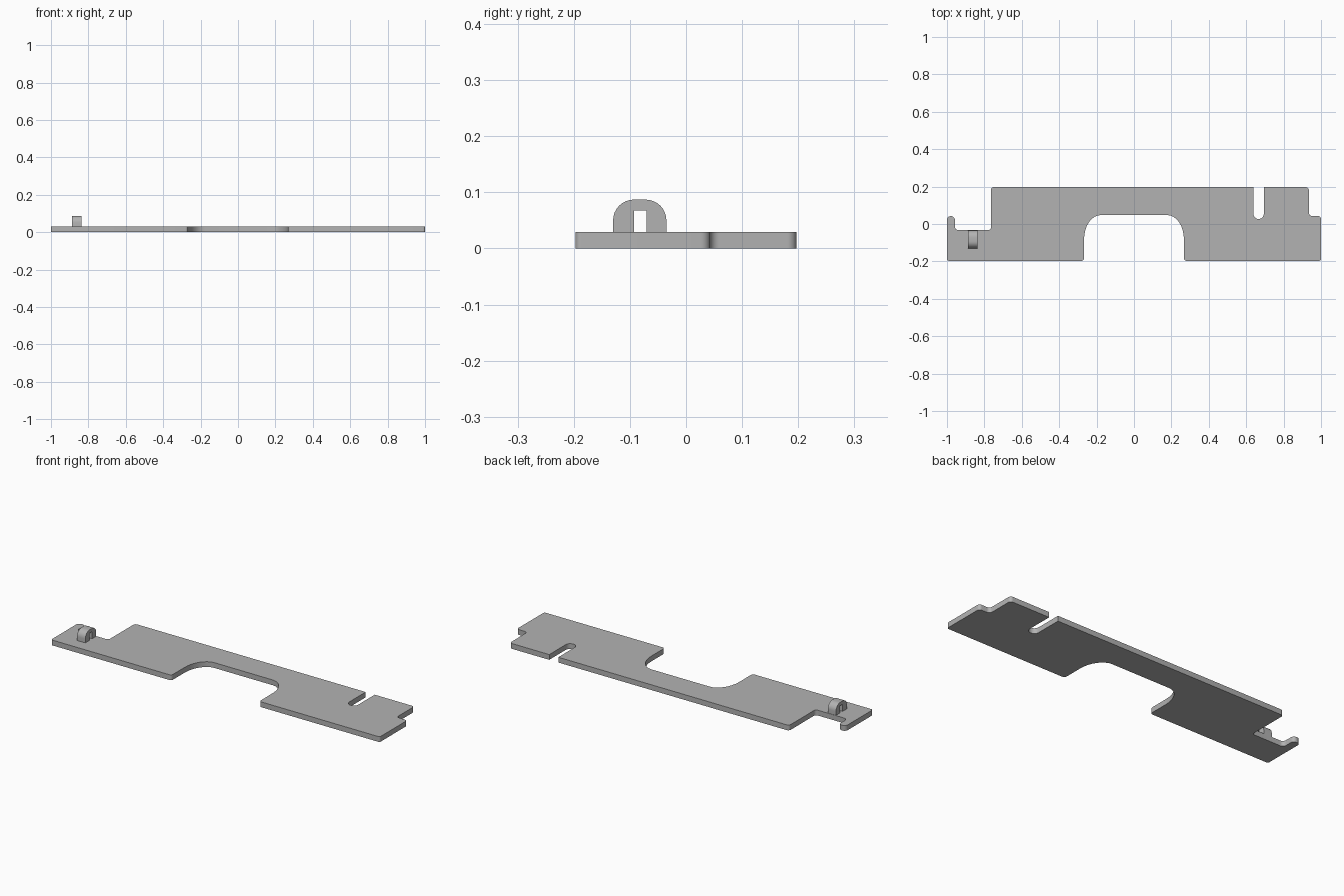
import bpy, bmesh, math
from mathutils import Vector, Matrix

cube = bpy.data.objects.get("Cube")
if cube:
    bpy.data.objects.remove(cube, do_unlink=True)

grey = bpy.data.materials.new("plain grey")
grey.use_nodes = True
colour = (0.45, 0.45, 0.45, 1)
grey.diffuse_color = colour
grey.node_tree.nodes["Principled BSDF"].inputs["Base Color"].default_value = colour


def rounded(corners, steps=8):
    """Round each corner (x, y, radius before, optional radius after)."""
    points = []
    for i, c in enumerate(corners):
        p = Vector(c[:2])
        r1, r2 = c[2], c[-1]
        if r1 == 0:
            points.append(p)
            continue
        back = (Vector(corners[i - 1][:2]) - p).normalized() * r1
        ahead = (Vector(corners[(i + 1) % len(corners)][:2]) - p).normalized() * r2
        for k in range(steps + 1):
            t = math.pi / 2 * k / steps
            points.append(p + back * (1 - math.sin(t)) + ahead * (1 - math.cos(t)))
    return points


def extrude_profile(name, corners, depth, matrix):
    bm = bmesh.new()
    verts = [bm.verts.new((p.x, p.y, 0)) for p in rounded(corners)]
    bmesh.ops.remove_doubles(bm, verts=verts, dist=0.00001)
    base = bm.faces.new([v for v in verts if v.is_valid])
    top = bmesh.ops.extrude_face_region(bm, geom=[base], use_keep_orig=True)
    moved = [v for v in top["geom"] if isinstance(v, bmesh.types.BMVert)]
    bmesh.ops.translate(bm, verts=moved, vec=(0, 0, depth))
    bmesh.ops.transform(bm, matrix=matrix, verts=bm.verts)
    bmesh.ops.recalc_face_normals(bm, faces=bm.faces)
    mesh = bpy.data.meshes.new(name)
    bm.to_mesh(mesh)
    bm.free()
    mesh.materials.append(grey)
    obj = bpy.data.objects.new(name, mesh)
    bpy.context.collection.objects.link(obj)
    bpy.ops.object.select_all(action="DESELECT")
    obj.select_set(True)
    bpy.context.view_layer.objects.active = obj
    bpy.ops.object.shade_smooth_by_angle(angle=math.radians(35))
    return obj


# Flat plate with a front recess, a rear slot and stepped ends
half = 0.197
plate_outline = [
    (-1, -half, 0.01), (-0.267, -half, 0.015),
    (-0.267, 0.048, 0.13, 0.09), (0.267, 0.048, 0.09, 0.13),
    (0.267, -half, 0.015), (1, -half, 0.01),
    (1, 0.043, 0.017), (0.935, 0.043, 0.017), (0.935, half, 0.017),
    (0.694, half, 0), (0.694, 0.027, 0.027), (0.639, 0.027, 0.027), (0.639, half, 0),
    (-0.765, half, 0.015), (-0.765, -0.033, 0.015),
    (-0.958, -0.033, 0.02), (-0.958, 0.042, 0.02), (-1, 0.042, 0.02),
]
extrude_profile("plate", plate_outline, 0.029, Matrix.Identity(4))

# Upright loop standing on the plate: profile in y and z, extruded along x
loop_outline = [
    (-0.13, 0.028, 0), (-0.13, 0.087, 0.037), (-0.035, 0.087, 0.037), (-0.035, 0.028, 0),
    (-0.07, 0.028, 0), (-0.07, 0.068, 0), (-0.093, 0.068, 0), (-0.093, 0.028, 0),
]
to_yz = Matrix(((0, 0, 1, -0.888), (1, 0, 0, 0), (0, 1, 0, 0), (0, 0, 0, 1)))
extrude_profile("loop", loop_outline, 0.05, to_yz)
